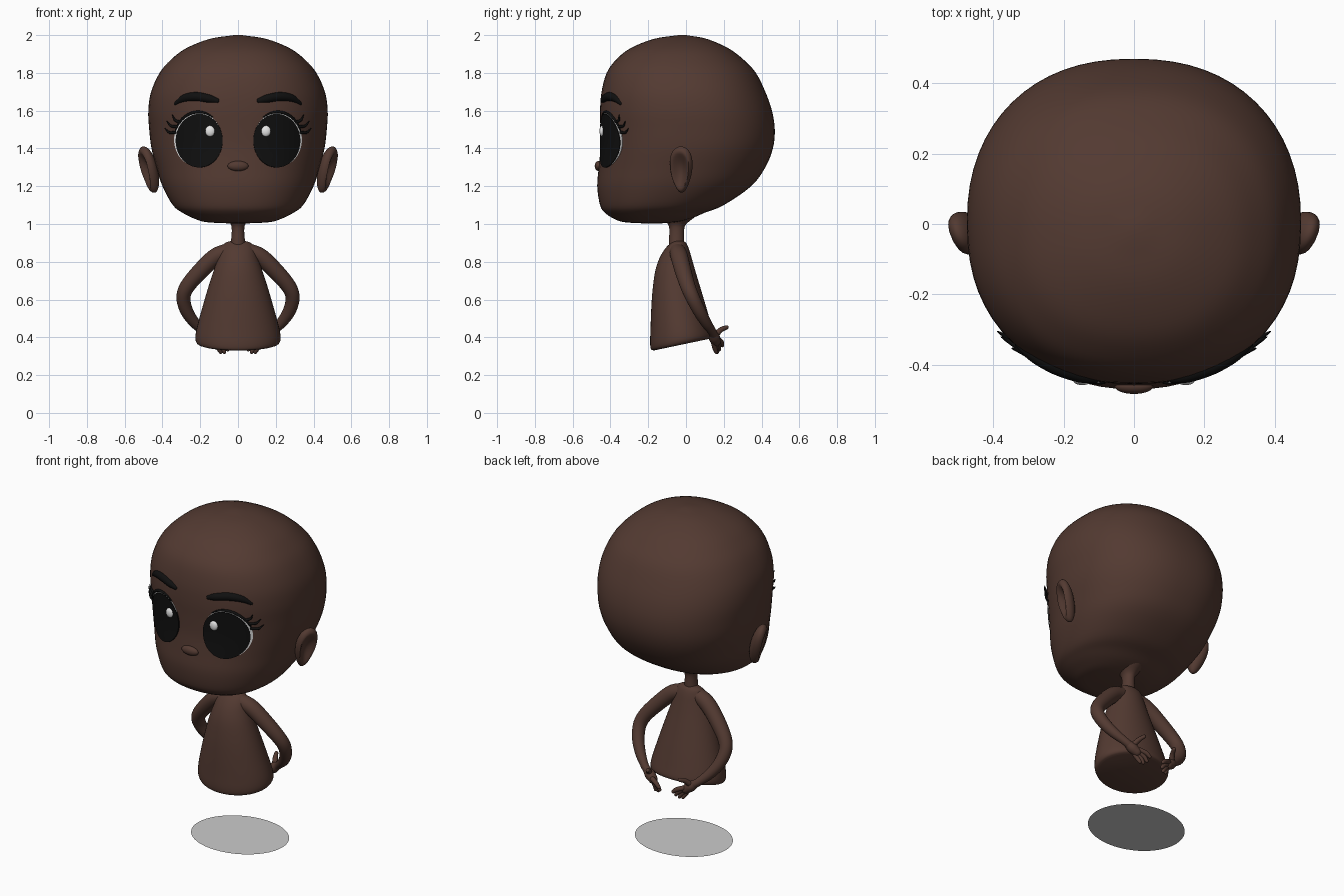
import bpy, bmesh, math
from mathutils import Vector, Matrix, Quaternion
from mathutils.bvhtree import BVHTree

if "Cube" in bpy.data.objects:
    bpy.data.objects.remove(bpy.data.objects["Cube"])


def material(name, rgb):
    m = bpy.data.materials.new(name)
    m.diffuse_color = (*rgb, 1)
    m.use_nodes = True
    m.node_tree.nodes["Principled BSDF"].inputs["Base Color"].default_value = m.diffuse_color
    return m


SKIN = material("brown_skin", (0.086, 0.042, 0.031))
BLACK = material("soft_black", (0.005, 0.005, 0.005))
WHITE = material("eye_white", (0.8, 0.8, 0.8))
GREY = material("light_grey", (0.6, 0.6, 0.6))


def finish(bm, name, mat, mirror=False, recalc=True):
    if recalc:
        bmesh.ops.recalc_face_normals(bm, faces=bm.faces)
    me = bpy.data.meshes.new(name)
    bm.to_mesh(me)
    bm.free()
    for p in me.polygons:
        p.use_smooth = True
    me.set_sharp_from_angle(angle=math.radians(50))
    me.materials.append(mat)
    ob = bpy.data.objects.new(name, me)
    bpy.context.collection.objects.link(ob)
    if mirror:
        mod = ob.modifiers.new("mirror", 'MIRROR')
        mod.use_mirror_merge = False
    return ob


def spline(rows, steps):
    """Catmull-Rom interpolation of rows of numbers."""
    rows = [Vector(r) for r in rows]
    ext = [2 * rows[0] - rows[1]] + rows + [2 * rows[-1] - rows[-2]]
    out = []
    for i in range(1, len(ext) - 2):
        a, b, c, d = ext[i - 1:i + 3]
        for s in range(steps):
            t = s / steps
            out.append(0.5 * (2 * b + (c - a) * t + (2 * a - 5 * b + 4 * c - d) * t * t
                              + (3 * b - a - 3 * c + d) * t ** 3))
    return out + [rows[-1]]


def skin_rings(bm, rings):
    rings = [[bm.verts.new(p) for p in r] for r in rings]
    n = len(rings[0])
    for a, b in zip(rings, rings[1:]):
        for i in range(n):
            j = (i + 1) % n
            bm.faces.new((a[i], a[j], b[j], b[i]))
    bm.faces.new(rings[0])
    bm.faces.new(rings[-1])


def loft(name, rows, mat, power=2.0, seg=48, steps=4):
    """Rows: z, front y, back y, half width, tilt of the ring."""
    rings = []
    for z, yf, yb, w, tilt in spline([(*r, 0)[:5] for r in rows], steps):
        ring, c, h = [], (yf + yb) / 2, (yb - yf) / 2
        for i in range(seg):
            a = math.tau * i / seg
            ca, sa = math.cos(a), math.sin(a)
            dx = math.copysign(abs(ca) ** (2 / power), ca) * w
            dy = math.copysign(abs(sa) ** (2 / power), sa) * h
            ring.append((dx, c + dy, z + tilt * dy))
        rings.append(ring)
    bm = bmesh.new()
    skin_rings(bm, rings)
    return finish(bm, name, mat)


def tube(bm, pts, steps=4, seg=14):
    """Round-ended tube through points (x, y, z, radius)."""
    s = [(Vector(p[:3]), p[3]) for p in spline(pts, steps)]
    d0 = (s[0][0] - s[1][0]).normalized()
    d1 = (s[-1][0] - s[-2][0]).normalized()
    cap = (0.4, 0.75, 0.95)
    start = [(s[0][0] + d0 * s[0][1] * t, s[0][1] * math.sqrt(1 - t * t)) for t in reversed(cap)]
    end = [(s[-1][0] + d1 * s[-1][1] * t, s[-1][1] * math.sqrt(1 - t * t)) for t in cap]
    s = start + s + end
    rings, prev, q = [], Vector((0, 0, 1)), Quaternion()
    for i, (p, r) in enumerate(s):
        t = (s[min(i + 1, len(s) - 1)][0] - s[max(i - 1, 0)][0]).normalized()
        q = prev.rotation_difference(t) @ q
        prev = t
        rings.append([p + q @ Vector((math.cos(math.tau * k / seg) * r,
                                      math.sin(math.tau * k / seg) * r, 0)) for k in range(seg)])
    skin_rings(bm, rings)


# Head
head = loft("head", [
    (1.003, -.22, -.14, .04), (1.01, -.33, -.05, .17), (1.03, -.385, .03, .235),
    (1.06, -.43, .10, .295), (1.1, -.455, .2, .345), (1.2, -.47, .345, .40),
    (1.3, -.462, .42, .432), (1.4, -.453, .46, .458), (1.5, -.453, .47, .47),
    (1.6, -.455, .455, .475), (1.7, -.447, .42, .46), (1.8, -.42, .37, .415),
    (1.87, -.37, .305, .355), (1.93, -.295, .225, .275), (1.98, -.17, .11, .15),
    (2.0, -.04, 0, .02)], SKIN, power=2.25, seg=64)
tree = BVHTree.FromPolygons([v.co for v in head.data.vertices],
                            [p.vertices[:] for p in head.data.polygons])


def on_face(x, z, lift=0.0):
    hit, normal, _, _ = tree.ray_cast(Vector((x, -2, z)), Vector((0, 1, 0)))
    if normal.y > 0:
        normal = -normal
    return hit + normal * lift


def face_patch(name, cx, cz, rx, rz, lift, mat, seg=40, rad=8):
    """Thin oval plate that follows the face."""
    bm = bmesh.new()
    mid = bm.verts.new(on_face(cx, cz, lift))
    rings = []
    for k in range(1, rad + 2):
        f, up = (k / rad, lift) if k <= rad else (1.0, -0.002)
        rings.append([bm.verts.new(on_face(cx + rx * f * math.cos(math.tau * i / seg),
                                           cz + rz * f * math.sin(math.tau * i / seg), up))
                      for i in range(seg)])
    for i in range(seg):
        j = (i + 1) % seg
        bm.faces.new((mid, rings[0][i], rings[0][j]))
        for a, b in zip(rings, rings[1:]):
            bm.faces.new((a[i], b[i], b[j], a[j]))
    return finish(bm, name, mat, mirror=True, recalc=False)


def blob(name, loc, scale, mat, rot=Matrix.Identity(4), mirror=False, shape=None):
    bm = bmesh.new()
    bmesh.ops.create_uvsphere(bm, u_segments=32, v_segments=20, radius=1)
    if shape:
        for v in bm.verts:
            shape(v.co)
    bmesh.ops.transform(bm, verts=bm.verts,
                        matrix=Matrix.Translation(loc) @ rot @ Matrix.Diagonal((*scale, 1)))
    return finish(bm, name, mat, mirror)


# Eyes: white, dark iris, highlight
face_patch("eye_white", .210, 1.447, .126, .144, .004, WHITE)
face_patch("iris", .203, 1.441, .122, .142, .008, BLACK)
blob("eye_highlight", on_face(.146, 1.492, .007), (.026, .014, .029), WHITE, mirror=True)

# Upper lid line and lashes
bm = bmesh.new()
lid = []
for k in range(9):
    a = math.radians(15 + 110 * k / 8)
    lid.append((*on_face(.208 + .128 * math.cos(a), 1.446 + .147 * math.sin(a), .004),
                .003 + .005 * math.sin(math.pi * k / 8)))
tube(bm, lid, 3, 8)
for (x0, z0), (x1, z1), (x2, z2) in (((.305, 1.54), (.328, 1.55), (.338, 1.577)),
                                     ((.322, 1.515), (.35, 1.52), (.367, 1.545)),
                                     ((.33, 1.485), (.358, 1.485), (.376, 1.508))):
    tube(bm, [(*on_face(x0, z0, .003), .008), (*on_face(x1, z1, .008), .007),
              (*on_face(x2, z2, .014), .002)], 3, 8)
finish(bm, "eyelashes", BLACK, mirror=True)

# Eyebrows
bm = bmesh.new()
tube(bm, [(*on_face(x, z, -.006), r) for x, z, r in (
    (.333, 1.637, .010), (.29, 1.665, .020), (.225, 1.675, .024),
    (.155, 1.664, .022), (.112, 1.654, .014))])
finish(bm, "eyebrow", BLACK, mirror=True)

# Nose
blob("nose", on_face(0, 1.307), (.055, .022, .027), SKIN)


# Ears with a hollow on the outer front side
def ear_shape(co):
    r2 = co.y ** 2 + co.z ** 2
    if co.x > 0 and r2 < .7:
        co.x -= 1.1 * (1 - r2 / .7) ** 1.2
    co.y *= 0.82 + 0.25 * co.z
    co.y += 0.12 * co.z


ear_rot = Matrix.Rotation(math.radians(-22), 4, 'Z') @ Matrix.Rotation(math.radians(14), 4, 'Y')
blob("ear", (.472, -.025, 1.288), (.045, .074, .126), SKIN, ear_rot, True, ear_shape)

# Neck
loft("neck", [(.88, -.09, -.01, .042), (.92, -.09, -.01, .036), (.97, -.088, -.01, .033),
              (1.0, -.096, .002, .039), (1.035, -.125, .045, .065)], SKIN, seg=24)

# Torso with sloping flat underside
loft("torso", [
    (.362, -.17, .13, .200, .21), (.37, -.185, .144, .218, .20), (.395, -.19, .146, .226, .15),
    (.45, -.188, .135, .218, .07), (.55, -.184, .11, .191), (.65, -.177, .08, .162),
    (.75, -.163, .05, .130), (.82, -.14, .03, .105), (.87, -.11, .015, .088),
    (.90, -.08, .0, .068), (.912, -.06, -.02, .03)], SKIN)

# Arms folded behind the back
bm = bmesh.new()
tube(bm, [(.05, -.045, .855, .045), (.12, -.035, .825, .046), (.20, -.015, .75, .044),
          (.268, .01, .67, .040), (.289, .035, .61, .037), (.272, .07, .54, .034),
          (.232, .105, .48, .029), (.185, .135, .435, .023), (.16, .145, .415, .023)], 5, 20)
finish(bm, "arm", SKIN, mirror=True)

# Hands: palm, four fingers, thumb
bm = bmesh.new()
tube(bm, [(.165, .142, .42, .022), (.138, .15, .398, .030), (.112, .158, .378, .026)])
for base, mid, tip in (((.125, .145, .375), (.105, .152, .345), (.092, .160, .322)),
                       ((.112, .155, .372), (.086, .162, .344), (.072, .165, .322)),
                       ((.105, .165, .378), (.072, .173, .356), (.055, .175, .335)),
                       ((.102, .175, .387), (.068, .188, .374), (.048, .192, .357))):
    tube(bm, [(*base, .014), (*mid, .013), (*tip, .010)], 3, 10)
tube(bm, [(.14, .155, .41, .017), (.122, .185, .44, .014), (.108, .215, .453, .011)], 3, 10)
finish(bm, "hand", SKIN, mirror=True)

# Flat oval base disc on the floor
bm = bmesh.new()
bmesh.ops.create_circle(bm, cap_ends=True, segments=48, radius=1)
bmesh.ops.transform(bm, verts=bm.verts,
                    matrix=Matrix.Translation((0, .02, 0)) @ Matrix.Diagonal((.285, .24, 1, 1)))
finish(bm, "base_disc", GREY, recalc=False)
